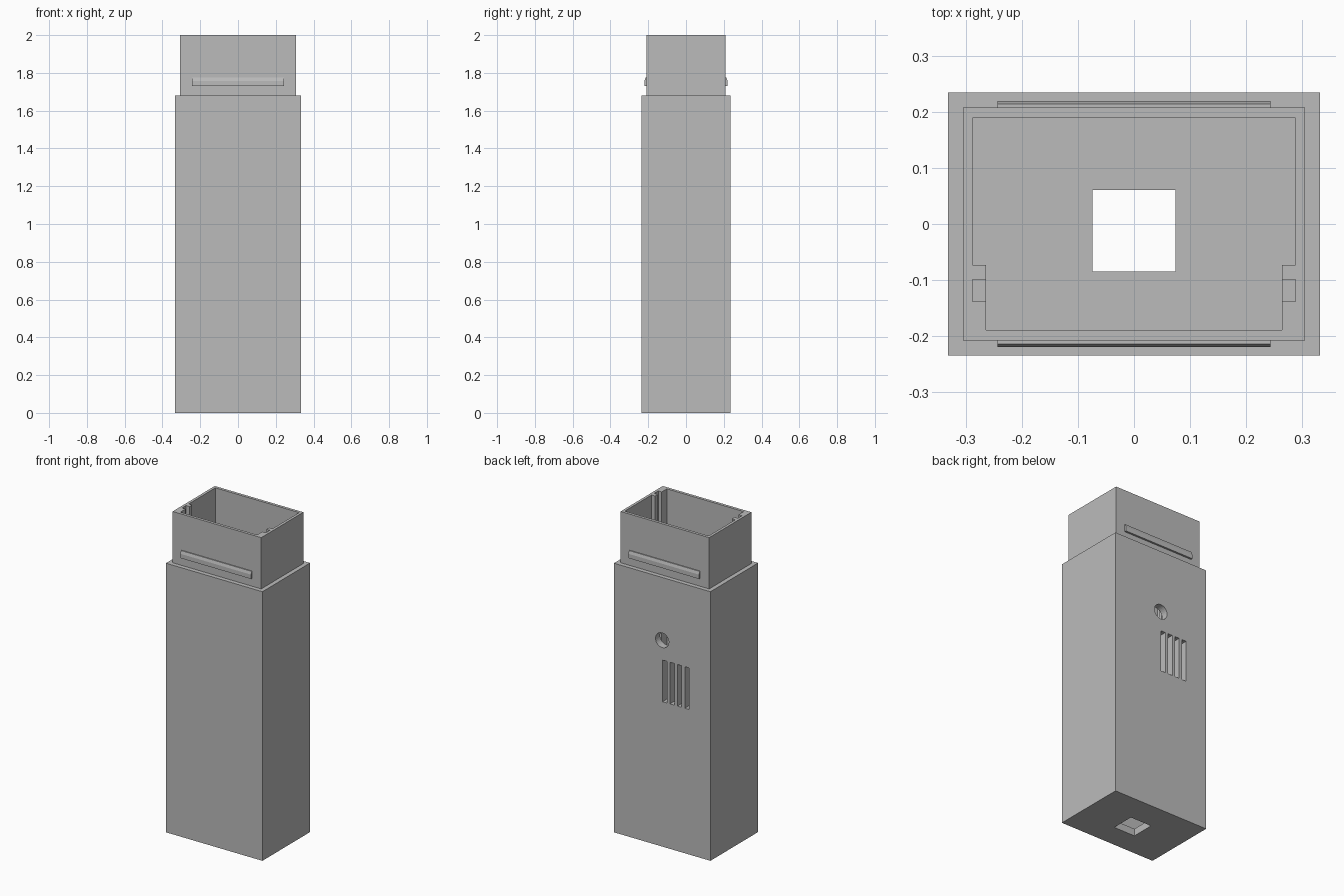
import bpy
import bmesh
import math
from mathutils import Matrix

if "Cube" in bpy.data.objects:
    bpy.data.objects.remove(bpy.data.objects["Cube"], do_unlink=True)

grey = bpy.data.materials.new("plain grey")
grey.use_nodes = True
grey.diffuse_color = (0.5, 0.5, 0.5, 1)
grey.node_tree.nodes["Principled BSDF"].inputs["Base Color"].default_value = (0.5, 0.5, 0.5, 1)


def add_object(name, bm):
    bmesh.ops.recalc_face_normals(bm, faces=bm.faces)
    mesh = bpy.data.meshes.new(name)
    bm.to_mesh(mesh)
    bm.free()
    mesh.materials.append(grey)
    obj = bpy.data.objects.new(name, mesh)
    bpy.context.collection.objects.link(obj)
    return obj


def box(name, low, high):
    bm = bmesh.new()
    bmesh.ops.create_cube(bm, size=1)
    for v in bm.verts:
        v.co = [high[i] if v.co[i] > 0 else low[i] for i in range(3)]
    return add_object(name, bm)


def combine(target, other, operation):
    mod = target.modifiers.new(operation.lower(), 'BOOLEAN')
    mod.operation = operation
    mod.solver = 'EXACT'
    mod.object = other
    bpy.context.view_layer.objects.active = target
    bpy.ops.object.modifier_apply(modifier=mod.name)
    bpy.data.objects.remove(other, do_unlink=True)


# Outer shell with a narrower neck
SHOULDER, TOP, FLOOR = 1.68, 2.0, 0.045
IN_X, IN_Y, RIB_X = 0.289, 0.19, 0.265
shell = box("case_shell", (-0.333, -0.235, 0), (0.333, 0.235, SHOULDER))
combine(shell, box("neck", (-0.306, -0.208, 1.6), (0.306, 0.208, TOP)), 'UNION')

# Hollow interior and square opening in the floor
combine(shell, box("cavity", (-IN_X, -IN_Y, FLOOR), (IN_X, IN_Y, 2.1)), 'DIFFERENCE')
combine(shell, box("floor_opening", (-0.074, -0.085, -0.1), (0.074, 0.061, 0.1)), 'DIFFERENCE')

# Round port and row of vents through the back wall
bm = bmesh.new()
bmesh.ops.create_cone(bm, cap_ends=True, segments=32, radius1=0.046, radius2=0.046, depth=0.2,
                      matrix=Matrix.Translation((0, 0.22, 1.288)) @ Matrix.Rotation(math.pi / 2, 4, 'X'))
combine(shell, add_object("port", bm), 'DIFFERENCE')
for i in range(4):
    x = -0.018 - i * 0.051
    combine(shell, box("vent", (x - 0.015, 0.12, 0.905), (x + 0.015, 0.3, 1.165)), 'DIFFERENCE')

# Inner guide ribs on both sides, with a board slot between them
for side, sx in (("left", 1), ("right", -1)):
    x0, x1 = sorted((sx * RIB_X, sx * IN_X))
    for part, y0, y1, z1 in (("rear_rib", -0.099, -0.073, TOP),
                             ("front_rib", -IN_Y, -0.139, TOP),
                             ("slot_stop", -0.139, -0.099, 0.1)):
        box(f"{side}_{part}", (x0, y0, FLOOR), (x1, y1, z1))

# Snap rails on the front and back of the neck
for side, sy in (("front", -1), ("back", 1)):
    profile = [(0.207, 1.73), (0.22, 1.73), (0.22, 1.757), (0.2145, 1.775), (0.207, 1.775)]
    bm = bmesh.new()
    face = bm.faces.new([bm.verts.new((-0.244, sy * y, z)) for y, z in profile])
    out = bmesh.ops.extrude_face_region(bm, geom=[face])
    bmesh.ops.translate(bm, vec=(0.488, 0, 0),
                        verts=[g for g in out["geom"] if isinstance(g, bmesh.types.BMVert)])
    add_object(f"{side}_snap_rail", bm)
